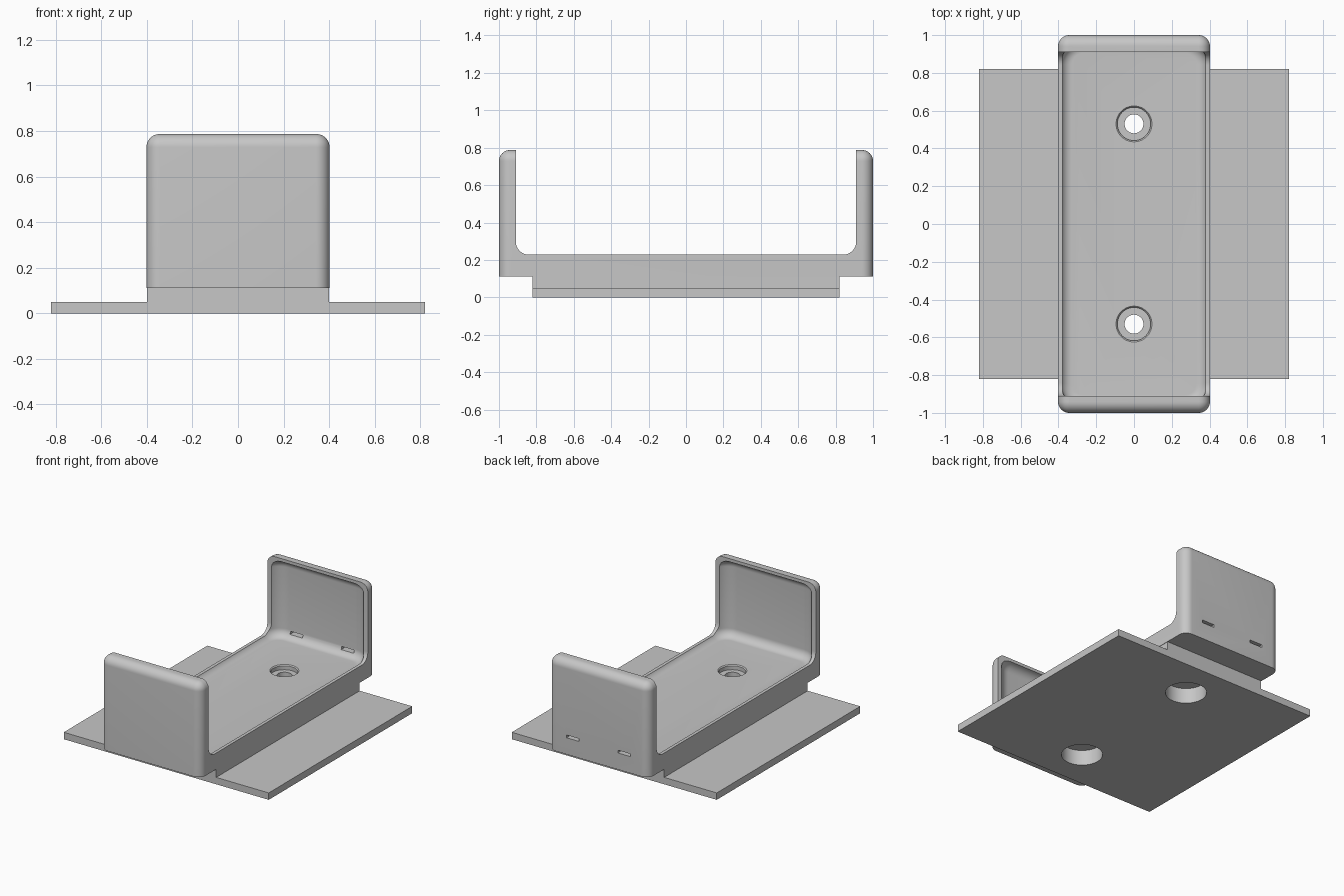
import bpy, bmesh, math

if "Cube" in bpy.data.objects:
    bpy.data.objects.remove(bpy.data.objects["Cube"], do_unlink=True)

grey = bpy.data.materials.new("light_grey")
grey.use_nodes = True
grey.diffuse_color = (0.57, 0.57, 0.57, 1)
grey.node_tree.nodes["Principled BSDF"].inputs["Base Color"].default_value = (0.57, 0.57, 0.57, 1)


def finish(name, bm):
    bmesh.ops.recalc_face_normals(bm, faces=bm.faces)
    mesh = bpy.data.meshes.new(name)
    bm.to_mesh(mesh)
    bm.free()
    mesh.materials.append(grey)
    obj = bpy.data.objects.new(name, mesh)
    bpy.context.collection.objects.link(obj)
    return obj


def round_edges(bm, radius, chosen):
    bmesh.ops.bevel(bm, geom=[e for e in bm.edges if chosen(e)], offset=radius,
                    segments=10, profile=0.5, affect='EDGES', clamp_overlap=False)


def box(name, x, y, z0, z1, corner=0, rims=(), rim_radius=0, centre=(0, 0)):
    """Box with half sizes x and y, rounded upright corners and rounded rims at given heights."""
    bm = bmesh.new()
    bmesh.ops.create_cube(bm, size=2)
    for v in bm.verts:
        v.co = (centre[0] + v.co.x * x, centre[1] + v.co.y * y, z1 if v.co.z > 0 else z0)
    if corner:
        round_edges(bm, corner, lambda e: abs(e.verts[0].co.z - e.verts[1].co.z) > 0.01)
    for height in rims:
        round_edges(bm, rim_radius, lambda e: all(abs(v.co.z - height) < 0.0001 for v in e.verts))
    return finish(name, bm)


def prism(name, points, axis, half):
    """Extrude a (side, height) profile along x or y."""
    bm = bmesh.new()
    place = (lambda a, z: (-half, a, z)) if axis == 'x' else (lambda a, z: (a, -half, z))
    face = bm.faces.new([bm.verts.new(place(a, z)) for a, z in points])
    moved = bmesh.ops.extrude_face_region(bm, geom=[face])["geom"]
    step = (2 * half, 0, 0) if axis == 'x' else (0, 2 * half, 0)
    bmesh.ops.translate(bm, vec=step, verts=[v for v in moved if isinstance(v, bmesh.types.BMVert)])
    return finish(name, bm)


def round_cutter(name, y, r0, r1, z0, z1):
    bm = bmesh.new()
    bmesh.ops.create_cone(bm, cap_ends=True, segments=48, radius1=r0, radius2=r1, depth=z1 - z0)
    bmesh.ops.translate(bm, vec=(0, y, (z0 + z1) / 2), verts=bm.verts)
    return finish(name, bm)


def cut(target, cutter):
    cutter.hide_render = True
    mod = target.modifiers.new("cut", 'BOOLEAN')
    mod.operation, mod.solver, mod.object = 'DIFFERENCE', 'EXACT', cutter
    bpy.context.view_layer.objects.active = target
    bpy.ops.object.modifier_apply(modifier=mod.name)
    bpy.data.objects.remove(cutter, do_unlink=True)


# Cradle: rounded block, hollowed, with the middle opened from side to side
cradle = box("cradle", 0.402, 1.0, 0.11, 0.787, 0.06, [0.787], 0.058)
cut(cradle, box("pocket_cutter", 0.388, 0.965, 0.2, 0.765, 0.12, [0.2, 0.765], 0.06))

wall, floor, fillet = 0.91, 0.228, 0.07
arc = [math.radians(90 * i / 10) for i in range(11)]
right = [(wall - fillet + fillet * math.sin(a), floor + fillet - fillet * math.cos(a)) for a in arc]
left = [(-y, z) for y, z in reversed(right)]
cut(cradle, prism("opening_cutter", left + right + [(wall, 1.2), (-wall, 1.2)], 'x', 0.6))

# Strap slots through the back wall
for x in (-0.205, 0.205):
    cut(cradle, box("slot_cutter", 0.05, 0.1, 0.23, 0.25, centre=(x, 1.02)))

# Mounting plate with raised pedestal
plate = prism("mounting_plate", [(-0.82, 0), (0.82, 0), (0.82, 0.05), (0.4, 0.05), (0.4, 0.11),
                                 (-0.4, 0.11), (-0.4, 0.05), (-0.82, 0.05)], 'y', 0.82)

# Screw holes: stepped from above, wide from below
for y in (-0.53, 0.53):
    cut(cradle, round_cutter("recess_cutter", y, 0.088, 0.088, 0.165, 0.25))
    cut(cradle, round_cutter("rim_cutter", y, 0.088, 0.103, 0.193, 0.208))
    cut(cradle, round_cutter("bore_cutter", y, 0.05, 0.05, 0.05, 0.25))
    cut(plate, round_cutter("nut_cutter", y, 0.135, 0.135, -0.1, 0.2))

bpy.ops.object.select_all(action='DESELECT')
for obj in (cradle, plate):
    obj.select_set(True)
    bpy.context.view_layer.objects.active = obj
bpy.ops.object.shade_smooth_by_angle(angle=math.radians(30))
